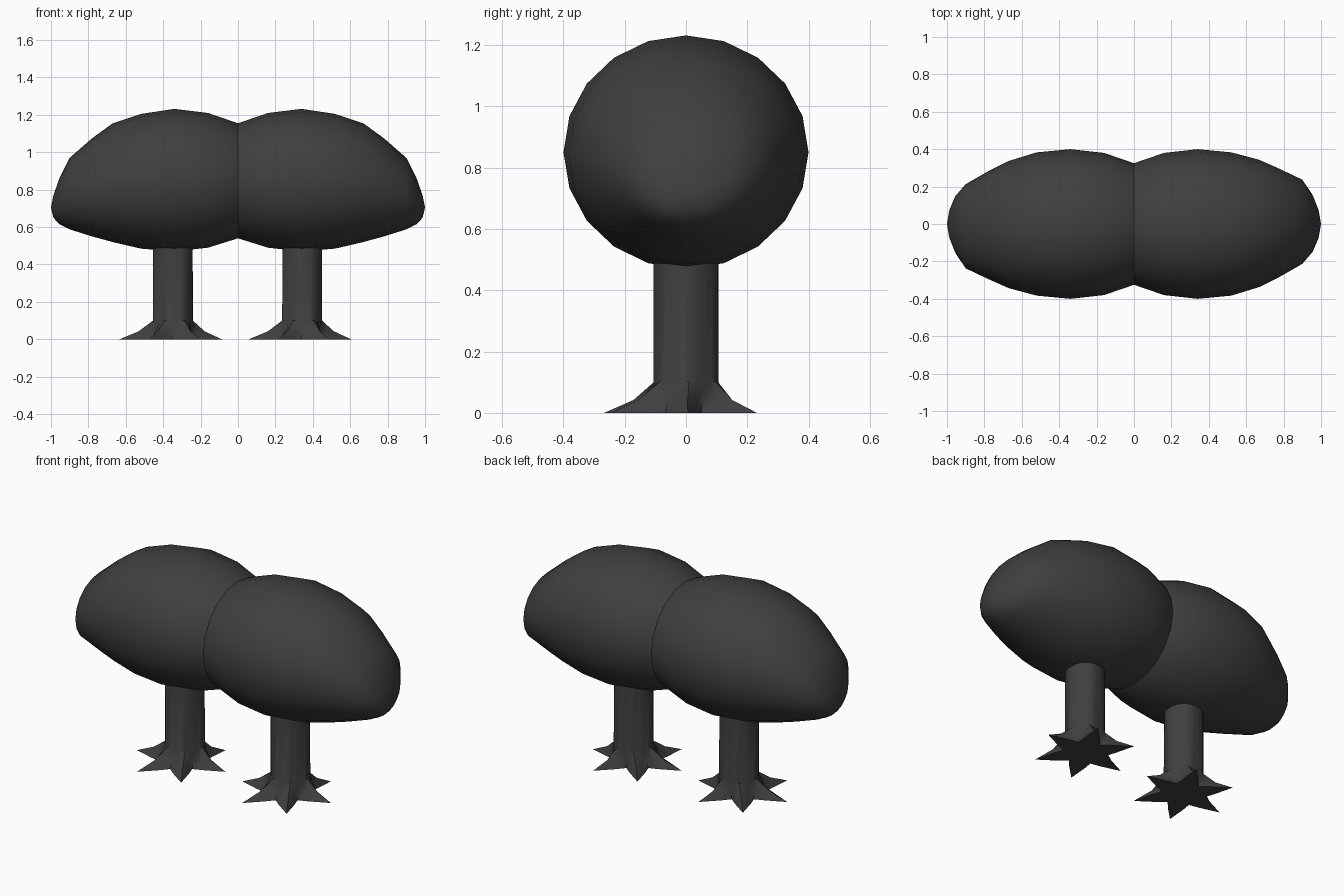
import bpy, math
from mathutils import Matrix

if "Cube" in bpy.data.objects:
    bpy.data.objects.remove(bpy.data.objects["Cube"])

dark = bpy.data.materials.new("dark_grey")
dark.diffuse_color = (0.05, 0.05, 0.05, 1)
dark.use_nodes = True
dark.node_tree.nodes["Principled BSDF"].inputs["Base Color"].default_value = dark.diffuse_color


def make(name, verts, faces, angle):
    mesh = bpy.data.meshes.new(name)
    mesh.from_pydata(verts, [], faces)
    mesh.materials.append(dark)
    obj = bpy.data.objects.new(name, mesh)
    bpy.context.collection.objects.link(obj)
    bpy.ops.object.select_all(action='DESELECT')
    obj.select_set(True)
    bpy.context.view_layer.objects.active = obj
    bpy.ops.object.shade_smooth_by_angle(angle=math.radians(angle))
    return obj


def bridge(rings, n):
    return [(k * n + i, k * n + (i + 1) % n, (k + 1) * n + (i + 1) % n, (k + 1) * n + i)
            for k in range(rings - 1) for i in range(n)]


# Canopy: rings along x given as (x, top, bottom, half width, y shift)
RINGS = [(-.20, .97, .73, .13, 0), (-.12, 1.06, .64, .23, 0), (0, 1.155, .54, .325, 0),
         (.16, 1.21, .49, .38, 0), (.34, 1.232, .47, .40, 0), (.52, 1.205, .485, .383, 0),
         (.67, 1.155, .52, .34, .003), (.78, 1.075, .55, .288, .006), (.90, .97, .588, .225, .012),
         (.955, .86, .615, .152, .003), (.987, .77, .65, .075, 0)]


def canopy(name, turn):
    n = 20
    verts = []
    for x, top, bot, w, dy in RINGS:
        for i in range(n):
            a = math.tau * i / n
            verts.append((x, dy + w * math.cos(a), (top + bot) / 2 + (top - bot) / 2 * math.sin(a)))
    faces = bridge(len(RINGS), n)
    a, b = len(verts), len(verts) + 1
    verts += [(-.235, 0, .85), (1.0, 0, .705)]
    last = (len(RINGS) - 1) * n
    for i in range(n):
        j = (i + 1) % n
        faces += [(a, j, i), (b, last + i, last + j)]
    obj = make(name, verts, faces, 60)
    obj.data.transform(Matrix.Rotation(turn, 4, 'Z'))


# Trunk: round column flaring into a six-pointed root star
def trunk(name, x0):
    n = 24
    # z, tip radius, shoulder radius, valley radius
    levels = [(0, .275, .165, .118), (.042, .178, .135, .112), (.10, .107, .107, .107), (.60, .106, .106, .106)]
    verts = []
    for z, tip, mid, valley in levels:
        s = max(0, 1 - z / .1)
        for i in range(n):
            r = (tip, mid, valley, mid)[i % 4]
            a = math.radians(5) + math.tau * i / n
            verts.append((x0 - .012 * s + r * math.cos(a), -.018 * s + r * math.sin(a), z))
    faces = bridge(len(levels), n)
    faces += [tuple(reversed(range(n))), tuple(range(3 * n, 4 * n))]
    make(name, verts, faces, 40)


for side, x0, turn in (("right", .343, 0), ("left", -.348, math.pi)):
    canopy(side + "_canopy", turn)
    trunk(side + "_trunk", x0)
